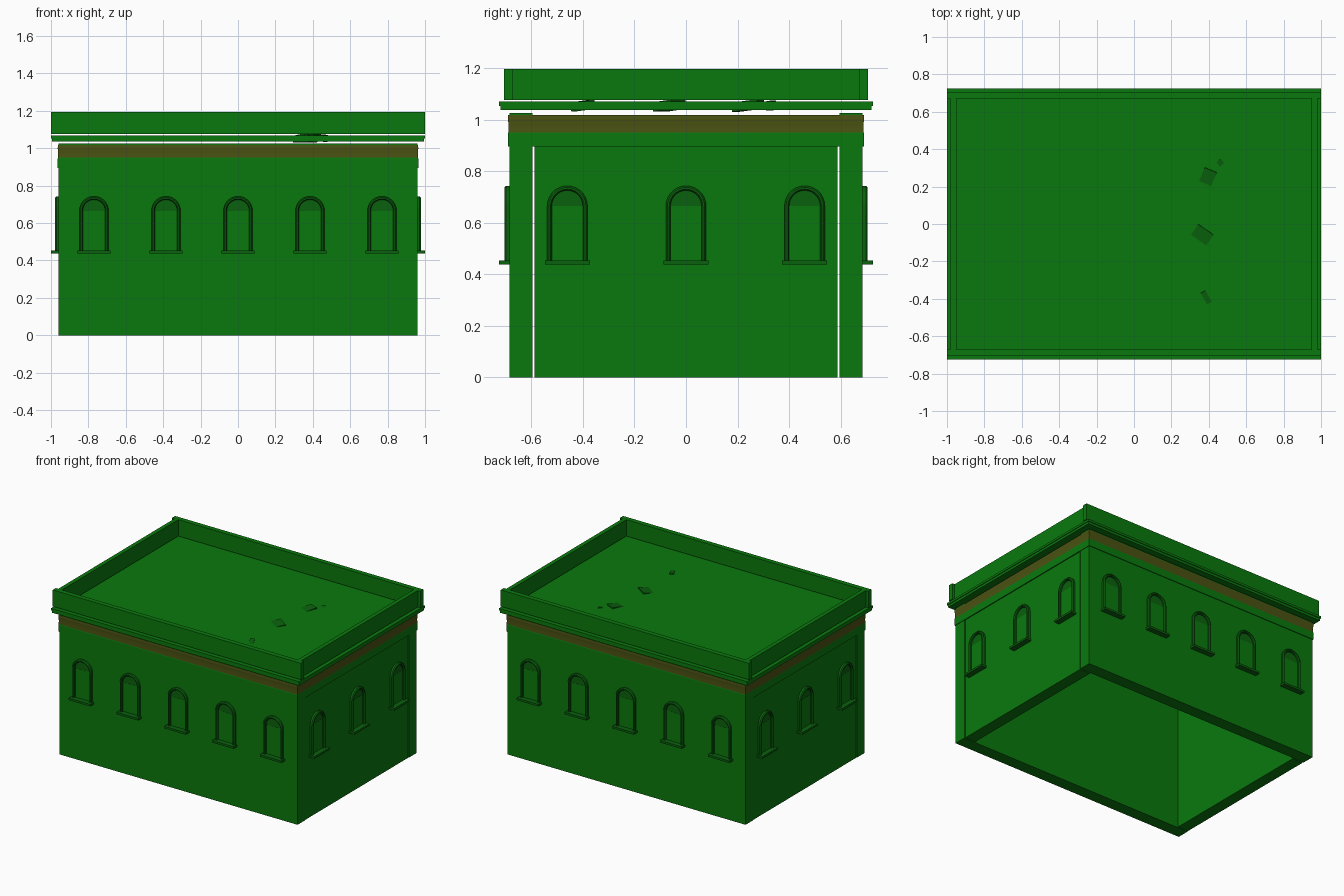
import bpy, bmesh, math
from mathutils import Matrix, Vector

if "Cube" in bpy.data.objects:
    bpy.data.objects.remove(bpy.data.objects["Cube"])


def material(name, rgb):
    m = bpy.data.materials.new(name)
    m.diffuse_color = (*rgb, 1)
    m.use_nodes = True
    m.node_tree.nodes["Principled BSDF"].inputs["Base Color"].default_value = m.diffuse_color
    return m


GREEN = material("green_paint", (0.003, 0.19, 0.004))
DARK = material("dark_green", (0.003, 0.12, 0.004))
BROWN = material("olive_brown", (0.07, 0.085, 0.006))


def finish(name, bm, mats, matrix=None):
    bmesh.ops.recalc_face_normals(bm, faces=bm.faces)
    me = bpy.data.meshes.new(name)
    bm.to_mesh(me)
    bm.free()
    ob = bpy.data.objects.new(name, me)
    bpy.context.collection.objects.link(ob)
    for m in mats:
        me.materials.append(m)
    if matrix:
        ob.matrix_world = matrix
    return ob


def box(name, lo, hi, mat=GREEN, matrix=None):
    bm = bmesh.new()
    lo, hi = Vector(lo), Vector(hi)
    bmesh.ops.create_cube(bm, size=1, matrix=Matrix.Translation((lo + hi) / 2) @ Matrix.Diagonal((*(hi - lo), 1)))
    return finish(name, bm, [mat], matrix)


# Walls: hollow building, front and back walls separated from side walls by a slit
for s, side in ((-1, "front"), (1, "back")):
    box(side + "_wall", (-0.96, min(s * 0.685, s * 0.595), 0), (0.96, max(s * 0.685, s * 0.595), 1.026))
for s, side in ((-1, "left"), (1, "right")):
    box(side + "_wall", (min(s * 0.957, s * 0.872), -0.588, 0), (max(s * 0.957, s * 0.872), 0.588, 1.016))

# Cornice: mitred moulding around the top of the walls
profile = [(-0.02, 0.895), (0.007, 0.895), (0.007, 0.945), (0.006, 0.95), (0.0055, 0.972),
           (0.006, 0.99), (0.007, 1.0), (0.006, 1.017), (-0.02, 1.017)]
bm = bmesh.new()
rings = []
for o, z in profile:
    x, y = 0.957 + o, 0.683 + o
    rings.append([bm.verts.new((a * x, b * y, z)) for a, b in ((-1, -1), (1, -1), (1, 1), (-1, 1))])
for i, r in enumerate(rings):
    q = rings[(i + 1) % len(rings)]
    for k in range(4):
        f = bm.faces.new((r[k], r[(k + 1) % 4], q[(k + 1) % 4], q[k]))
        f.material_index = 1 if 3 <= i <= 6 else 0
finish("cornice", bm, [GREEN, BROWN])

# Roof slab with a stepped edge
box("roof_slab", (-1, -0.725, 1.053), (1, 0.725, 1.069))
box("roof_slab_lower_step", (-0.995, -0.72, 1.036), (0.995, 0.72, 1.053))

# Parapet: long runs overlap the ends of the side runs
for s, side in ((-1, "front"), (1, "back")):
    box(side + "_parapet", (-1, min(s * 0.67, s * 0.705), 1.075), (1, max(s * 0.67, s * 0.705), 1.195))
for s, side in ((-1, "left"), (1, "right")):
    box(side + "_parapet", (min(s * 0.95, s * 0.98), -0.67, 1.075), (max(s * 0.95, s * 0.98), 0.67, 1.195))

# Roof debris: tilted plates poking through the slab
for i, (x, y, sx, sy, turn) in enumerate([(0.36, -0.065, 0.10, 0.09, -0.6), (0.39, 0.24, 0.07, 0.11, -0.4),
                                          (0.39, -0.40, 0.03, 0.09, 0.5), (0.46, 0.33, 0.03, 0.03, 0.7)]):
    m = Matrix.Translation((x, y, 1.054)) @ Matrix.Rotation(turn, 4, 'Z') @ Matrix.Rotation(0.12, 4, 'X')
    box(f"roof_debris_{i}", (-sx / 2, -sy / 2, -0.018), (sx / 2, sy / 2, 0.018), DARK, m)


# Windows: local x along wall, -y outward, z up
def arch(r, z0=0.452, spring=0.665, n=14):
    pts = [(-r, z0)]
    pts += [(-r * math.cos(math.pi * i / n), spring + r * math.sin(math.pi * i / n)) for i in range(n + 1)]
    return pts + [(r, z0)]


def window(tag, matrix):
    bm = bmesh.new()
    section = [(0.078, 0.004), (0.078, -0.012), (0.072, -0.019), (0.065, -0.019), (0.06, -0.012), (0.06, 0.004)]
    loops = [[bm.verts.new((x, d, z)) for x, z in arch(r)] for r, d in section]
    for i, a in enumerate(loops):
        b = loops[(i + 1) % len(loops)]
        for k in range(len(a) - 1):
            bm.faces.new((a[k], a[k + 1], b[k + 1], b[k]))
    bm.faces.new([l[0] for l in loops])
    bm.faces.new([l[-1] for l in reversed(loops)])
    frame = finish("window_frame_" + tag, bm, [DARK], matrix)
    bpy.context.view_layer.objects.active = frame
    frame.select_set(True)
    bpy.ops.object.shade_smooth_by_angle(angle=math.radians(30))
    frame.select_set(False)
    # Square pane below, darker lunette above, projecting sill
    box("window_pane_" + tag, (-0.06, -0.003, 0.453), (0.06, 0.002, 0.665), GREEN, matrix)
    bm = bmesh.new()
    bm.faces.new([bm.verts.new((x, -0.002, z)) for x, z in arch(0.061)[1:-1]])
    bmesh.ops.solidify(bm, geom=bm.faces[:], thickness=0.002)
    finish("window_lunette_" + tag, bm, [DARK], matrix)
    box("window_sill_" + tag, (-0.087, -0.04, 0.438), (0.087, 0.004, 0.453), DARK, matrix)


for turn, dist, spots, side in ((0, 0.685, (-0.77, -0.385, 0, 0.385, 0.77), "front"),
                                (2, 0.685, (-0.77, -0.385, 0, 0.385, 0.77), "back"),
                                (1, 0.959, (-0.46, 0, 0.46), "right"),
                                (3, 0.959, (-0.46, 0, 0.46), "left")):
    for i, x in enumerate(spots):
        window(f"{side}_{i}", Matrix.Rotation(turn * math.pi / 2, 4, 'Z') @ Matrix.Translation((x, -dist, 0)))
